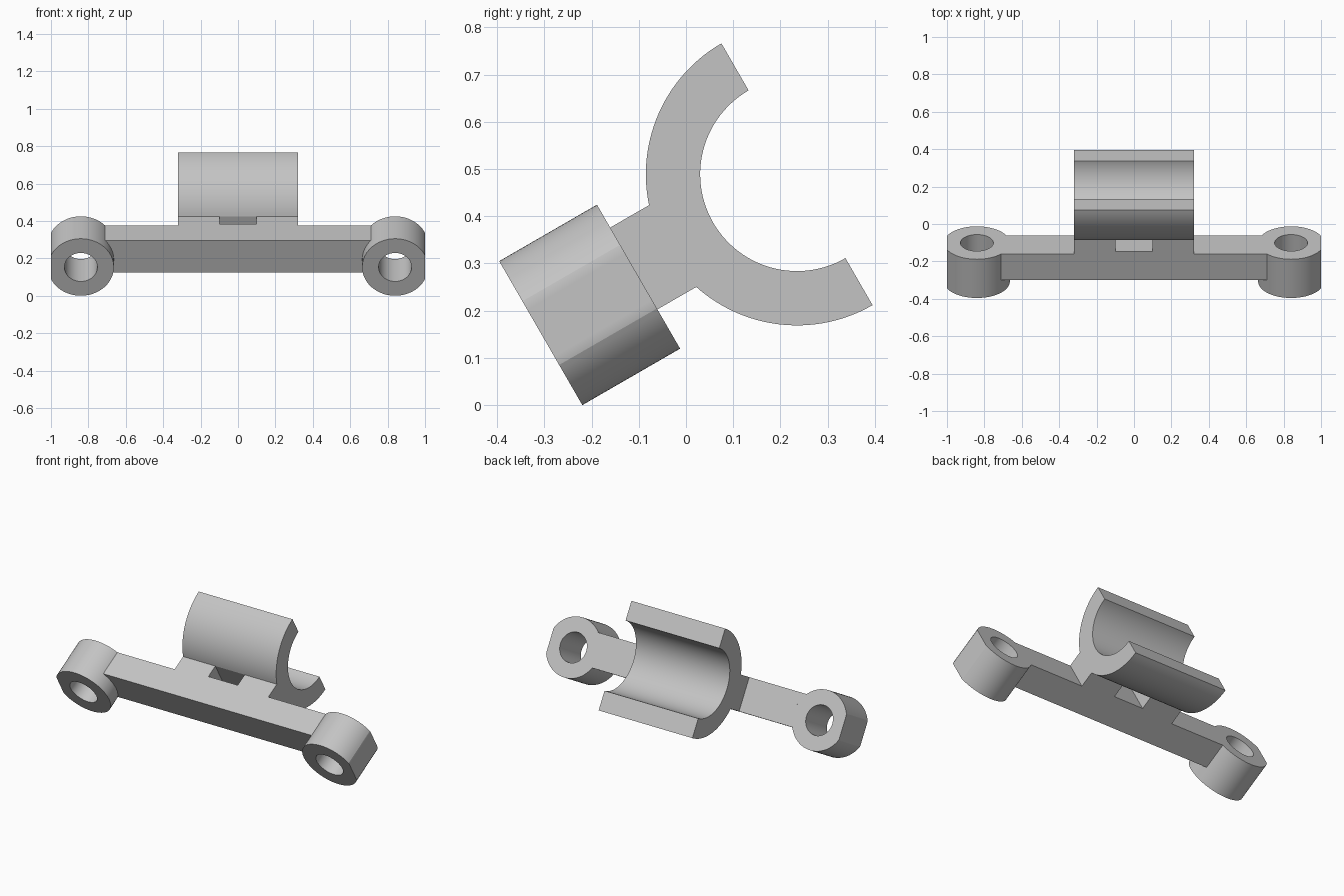
import bpy, bmesh
from math import sin, cos, pi, asin, radians

default = bpy.data.objects.get("Cube")
if default:
    bpy.data.objects.remove(default, do_unlink=True)

grey = bpy.data.materials.new("light grey plastic")
grey.use_nodes = True
COLOR = (0.55, 0.55, 0.55, 1)
grey.diffuse_color = COLOR
grey.node_tree.nodes["Principled BSDF"].inputs["Base Color"].default_value = COLOR

# The part is modelled upright (y = depth, z = height), then tilted about x
TILT = radians(30)
ORIGIN = (0, -0.3075, 0.1525)
BOSS_X, BOSS_R, HOLE_R = 0.84, 0.176, 0.088
BACK = 0.239                     # rear plane of bar and bosses
MID, HALF = 0.02, 0.1            # centre height and half height of bar
RING_Y, RING_OUT, RING_IN = 0.638, 0.32, 0.205


def arc(cx, cy, r, a0, a1, n):
    return [(cx + r * cos(a0 + (a1 - a0) * i / n),
             cy + r * sin(a0 + (a1 - a0) * i / n)) for i in range(n + 1)]


def prism(name, outline, lo, hi, along):
    """Extrude a 2D outline along x (outline is y, z) or y (outline is x, z)."""
    def place(p, d):
        return (d, p[0], p[1]) if along == "x" else (p[0], d, p[1])
    bm = bmesh.new()
    a = [bm.verts.new(place(p, lo)) for p in outline]
    b = [bm.verts.new(place(p, hi)) for p in outline]
    bm.faces.new(a)
    bm.faces.new(b)
    for i in range(len(a)):
        j = (i + 1) % len(a)
        bm.faces.new((a[i], a[j], b[j], b[i]))
    bmesh.ops.recalc_face_normals(bm, faces=bm.faces)
    mesh = bpy.data.meshes.new(name)
    bm.to_mesh(mesh)
    bm.free()
    mesh.materials.append(grey)
    obj = bpy.data.objects.new(name, mesh)
    bpy.context.collection.objects.link(obj)
    obj.rotation_euler.x = TILT
    obj.location = ORIGIN
    return obj


def activate(obj):
    bpy.ops.object.select_all(action="DESELECT")
    obj.select_set(True)
    bpy.context.view_layer.objects.active = obj


def cut(obj, cutter):
    cutter.hide_render = True
    mod = obj.modifiers.new("cut", "BOOLEAN")
    mod.operation, mod.solver, mod.object = "DIFFERENCE", "EXACT", cutter
    activate(obj)
    bpy.ops.object.modifier_apply(modifier=mod.name)
    bpy.data.objects.remove(cutter, do_unlink=True)


def smooth(obj):
    activate(obj)
    bpy.ops.object.shade_smooth_by_angle(angle=radians(15))


# End bosses: round eyes with a flat outer side and a through hole
for side, label in ((1, "left"), (-1, "right")):
    rim = arc(0, 0, BOSS_R, 0, 2 * pi, 96)[:-1]
    rim = [(side * (BOSS_X + min(x, 1 - BOSS_X)), z) for x, z in rim]
    boss = prism(label + "_boss", rim, 0, BACK, "y")
    bore = arc(side * BOSS_X, 0, HOLE_R, 0, 2 * pi, 64)[:-1]
    cut(boss, prism("bore_cutter", bore, -0.1, BACK + 0.1, "y"))
    smooth(boss)

# Cross bar, its ends shaped to meet the round bosses
top = pi - asin((MID + HALF) / BOSS_R)
low = pi - asin((MID - HALF) / BOSS_R)
end = arc(BOSS_X, 0, BOSS_R, low, top, 16)
bar = prism("cross_bar", end + [(-x, z) for x, z in reversed(end)], 0.08, BACK, "y")
smooth(bar)

# Half-round cradle and its stem in one profile
join = asin(HALF / RING_OUT)
profile = arc(RING_Y, MID, RING_OUT, pi / 2, pi - join, 28)
profile += [(BACK, MID + HALF), (BACK, MID - HALF)]
profile += arc(RING_Y, MID, RING_OUT, pi + join, 1.5 * pi, 28)
profile += arc(RING_Y, MID, RING_IN, 1.5 * pi, pi / 2, 56)
cradle = prism("cradle", profile, -0.32, 0.32, "x")

# Strap slot through the stem
slot_front, slot_back = 0.256, RING_Y - RING_OUT * cos(join)
slot = [(slot_front, -0.2), (slot_back, -0.2), (slot_back, 0.2), (slot_front, 0.2)]
slot = [(y, MID + z * 0.6) for y, z in slot]
cut(cradle, prism("slot_cutter", slot, -0.1, 0.1, "x"))
smooth(cradle)
